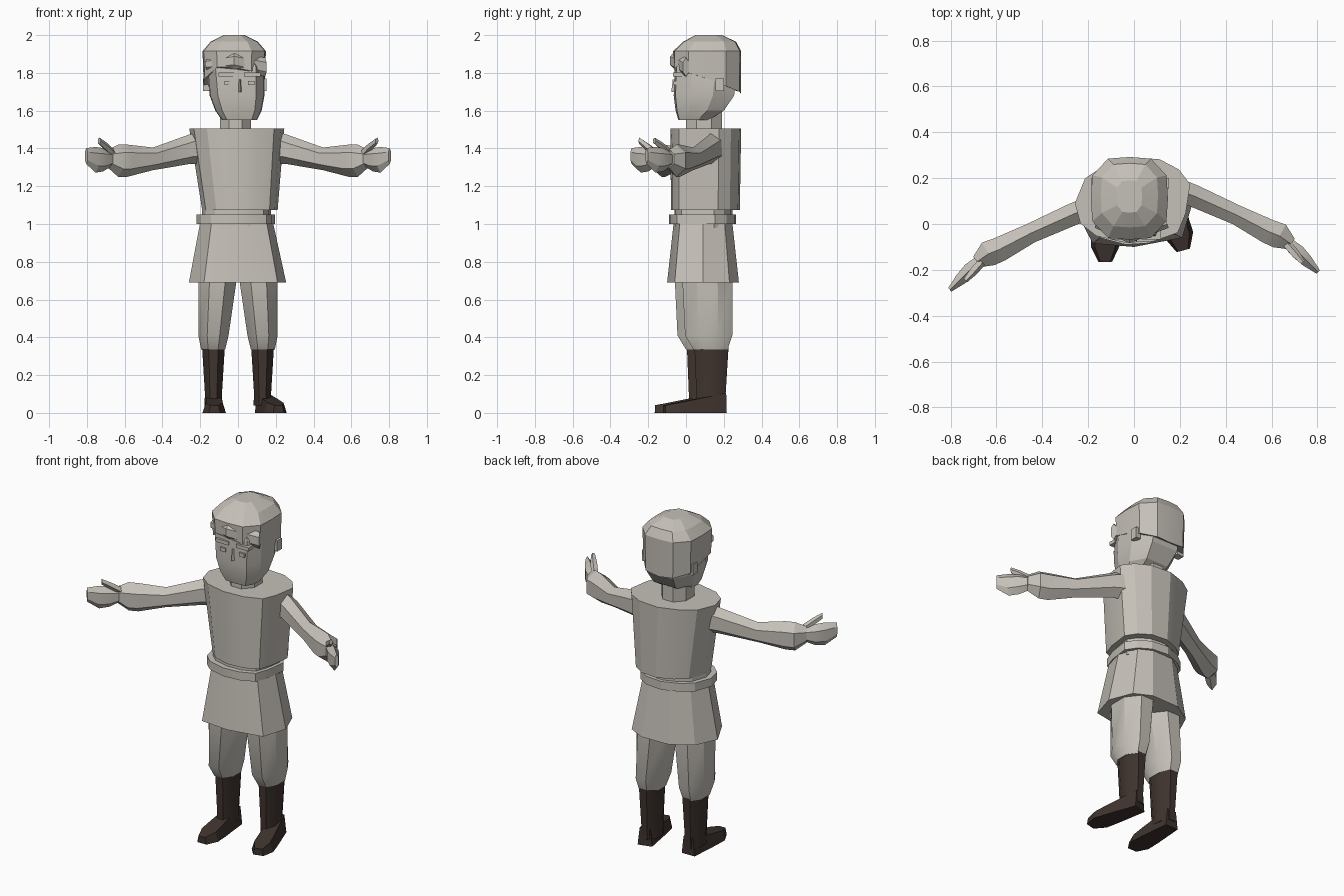
import bpy, bmesh, math
from mathutils import Vector

if "Cube" in bpy.data.objects:
    bpy.data.objects.remove(bpy.data.objects["Cube"])


def material(name, rgb):
    m = bpy.data.materials.new(name)
    m.diffuse_color = (*rgb, 1)
    m.use_nodes = True
    m.node_tree.nodes["Principled BSDF"].inputs["Base Color"].default_value = m.diffuse_color
    return m


CLOTH = material("warm_grey", (0.56, 0.53, 0.48))
LEATHER = material("dark_brown", (0.05, 0.034, 0.028))


def loft(name, rings, mat=CLOTH, angle=20):
    """Skin a list of equally long point rings and cap both ends."""
    bm = bmesh.new()
    vs = [[bm.verts.new(p) for p in r] for r in rings]
    n = len(rings[0])
    for a, b in zip(vs, vs[1:]):
        for i in range(n):
            j = (i + 1) % n
            bm.faces.new((a[i], a[j], b[j], b[i]))
    bm.faces.new(vs[0][::-1])
    bm.faces.new(vs[-1])
    bmesh.ops.recalc_face_normals(bm, faces=bm.faces)
    me = bpy.data.meshes.new(name)
    bm.to_mesh(me)
    bm.free()
    me.materials.append(mat)
    ob = bpy.data.objects.new(name, me)
    bpy.context.collection.objects.link(ob)
    bpy.ops.object.select_all(action='DESELECT')
    ob.select_set(True)
    bpy.context.view_layer.objects.active = ob
    bpy.ops.object.shade_smooth_by_angle(angle=math.radians(angle))
    return ob


def fit(shape, x0, x1, y0, y1, z):
    """Stretch a flat outline to fill the given box at height z."""
    xs, ys = [p[0] for p in shape], [p[1] for p in shape]
    fx = (x1 - x0) / (max(xs) - min(xs))
    fy = (y1 - y0) / (max(ys) - min(ys))
    return [(x0 + (x - min(xs)) * fx, y0 + (y - min(ys)) * fy, z) for x, y in shape]


def ngon(n, turn=0.5):
    return [(math.cos((i + turn) * math.tau / n), math.sin((i + turn) * math.tau / n)) for i in range(n)]


def tube(name, sections, mat=CLOTH, n=6, angle=20):
    """Sections are (centre, half width, half height), upright across the path."""
    pts = [Vector(s[0]) for s in sections]
    rings = []
    for i, (c, w, h) in enumerate(sections):
        d = pts[min(i + 1, len(pts) - 1)] - pts[max(i - 1, 0)]
        side = Vector((d.y, -d.x, 0)).normalized()
        rings.append([pts[i] + side * (w * u) + Vector((0, 0, h * v)) for u, v in ngon(n)])
    return loft(name, rings, mat, angle)


def box(name, x0, x1, y0, y1, z0, z1):
    sq = [(0, 0), (1, 0), (1, 1), (0, 1)]
    return loft(name, [fit(sq, x0, x1, y0, y1, z) for z in (z0, z1)])


# Sleeveless tunic: slightly turned body outline
body = [(-.265, .09), (-.24, .0), (-.17, -.055), (-.04, -.085), (.085, -.078),
        (.19, -.04), (.225, .045), (.245, .175), (.195, .24), (.11, .285),
        (-.02, .295), (-.14, .255), (-.22, .2)]
loft("tunic", [fit(body, -.19, .21, -.08, .285, 1.075),
               fit(body, -.258, .245, -.082, .292, 1.505)])
loft("waist", [fit(body, -.19, .175, -.06, .245, z) for z in (.98, 1.09)])
loft("belt", [fit(body, -.22, .195, -.09, .265, z) for z in (1.0, 1.05)])

# Flared skirt
skirt = [(-.26, .07), (-.18, -.085), (.0, -.1), (.21, -.06), (.255, .09),
         (.2, .23), (.1, .28), (-.08, .275), (-.2, .2)]
loft("skirt", [fit(skirt, -.26, .255, -.10, .28, .69),
               fit(skirt, -.2, .185, -.065, .245, 1.01)])

# Legs, boots and arms; the turned body shifts one side back
for s, tag, dy in ((-1, "right", 0), (1, "left", .04)):
    def leg_ring(x0, x1, y0, y1, z):
        a, b = sorted((s * x0, s * x1))
        return fit(ngon(8), a, b, y0 + dy, y1 + dy, z)

    loft(tag + "_trouser_leg", [leg_ring(.068, .195, -.0, .18, .335),
                                leg_ring(.05, .21, -.045, .205, .41),
                                leg_ring(.005, .21, -.06, .205, .72)], angle=35)
    loft(tag + "_boot_shaft", [leg_ring(.082, .178, .015, .17, .04),
                               leg_ring(.085, .175, .015, .17, .10),
                               leg_ring(.07, .19, .005, .185, .345)], LEATHER, 35)
    # Foot outline: heel, ball, toe, turned outwards on the left side
    toe, heel = (-.125, -.165) if s < 0 else (.215, -.115), (s * .13, .165 + dy)
    d = (Vector(toe) - Vector(heel))
    length = d.length
    d.normalize()
    side = Vector((-d.y, d.x))

    def foot_ring(grow, ztop=None):
        plan = [(0, -.042), (.55, -.058), (.8, -.062), (1, -.03),
                (1, .03), (.8, .062), (.55, .058), (0, .042)]
        ring = []
        for t, w in plan:
            p = Vector(heel) + d * (length * t) + side * (w * grow)
            ring.append((p.x, p.y, 0 if ztop is None else ztop - .065 * t))
        return ring

    loft(tag + "_foot", [foot_ring(1), foot_ring(.72, .105)], LEATHER)

    # Arm reaching out and forwards, with hand and thumb
    ay = 0 if s < 0 else .078

    def at(x, y, z):
        return (s * x, y + ay, z)

    tube(tag + "_arm", [(at(.20, .065, 1.405), .06, .085), (at(.26, .045, 1.395), .056, .078),
                        (at(.45, -.04, 1.345), .05, .06), (at(.585, -.11, 1.335), .062, .085),
                        (at(.635, -.13, 1.335), .065, .085), (at(.685, -.165, 1.345), .032, .05)])
    tube(tag + "_hand", [(at(.67, -.16, 1.345), .028, .04), (at(.715, -.2, 1.34), .036, .062),
                         (at(.755, -.24, 1.34), .03, .068), (at(.803, -.287, 1.36), .012, .042)])
    tube(tag + "_thumb", [(at(.665, -.165, 1.375), .02, .025), (at(.70, -.205, 1.41), .02, .022),
                          (at(.735, -.245, 1.44), .012, .018)], n=5)

# Neck and head
loft("neck", [fit(ngon(8), -.095, .07, .0, .19, z) for z in (1.48, 1.64)])
skull = [(-.7, -.94), (0, -1), (.7, -.94), (.97, -.45), (1, .3), (.6, 1),
         (-.6, 1), (-1, .3), (-.97, -.45)]
loft("head", [fit(skull, -.085, .10, -.04, .12, 1.55),
              fit(skull, -.12, .125, -.055, .20, 1.60),
              fit(skull, -.15, .14, -.065, .255, 1.68),
              fit(skull, -.165, .14, -.06, .27, 1.83),
              fit(skull, -.13, .10, .0, .24, 1.95)])

# Hair cap with a dipping lower edge (starts at +x, runs over the back)
dips = [1.77, 1.73, 1.70, 1.69, 1.70, 1.72, 1.75, 1.77, 1.83, 1.83, 1.81, 1.80]


def hair_ring(rx, ry, cy, zs):
    ring = []
    for (u, v), z in zip(ngon(12, 0), zs):
        k = 1 / (abs(u) ** 3.5 + abs(v) ** 3.5) ** (1 / 3.5)
        ring.append((-.02 + rx * u * k, cy + ry * v * k, z))
    return ring


loft("hair", [hair_ring(.162, .178, .112, dips),
              hair_ring(.168, .18, .112, [1.915] * 12),
              hair_ring(.125, .14, .125, [1.965] * 12),
              hair_ring(.055, .07, .12, [2.0] * 12)], angle=15)
tube("fringe", [((-.165, .0, 1.845), .02, .03), ((-.02, -.062, 1.865), .025, .045),
                ((.145, .0, 1.83), .02, .05)], n=6)

# Face details and ears
for s, tag in ((-1, "right"), (1, "left")):
    c = .008
    a, b = sorted((c + s * .025, c + s * .11))
    box(tag + "_eyebrow", a, b, -.068, -.02, 1.782, 1.803)
    a, b = sorted((c + s * .045, c + s * .08))
    box(tag + "_eye", a, b, -.067, -.02, 1.735, 1.757)
    a, b = (-.185, -.14) if s < 0 else (.12, .152)
    box(tag + "_ear", a, b, .155, .2, 1.705, 1.77)
nose = [(-1, 1), (0, -1), (1, 1)]
loft("nose", [fit(nose, -.012, .032, -.078, -.04, 1.70),
              fit(nose, -.006, .026, -.07, -.04, 1.765)])
